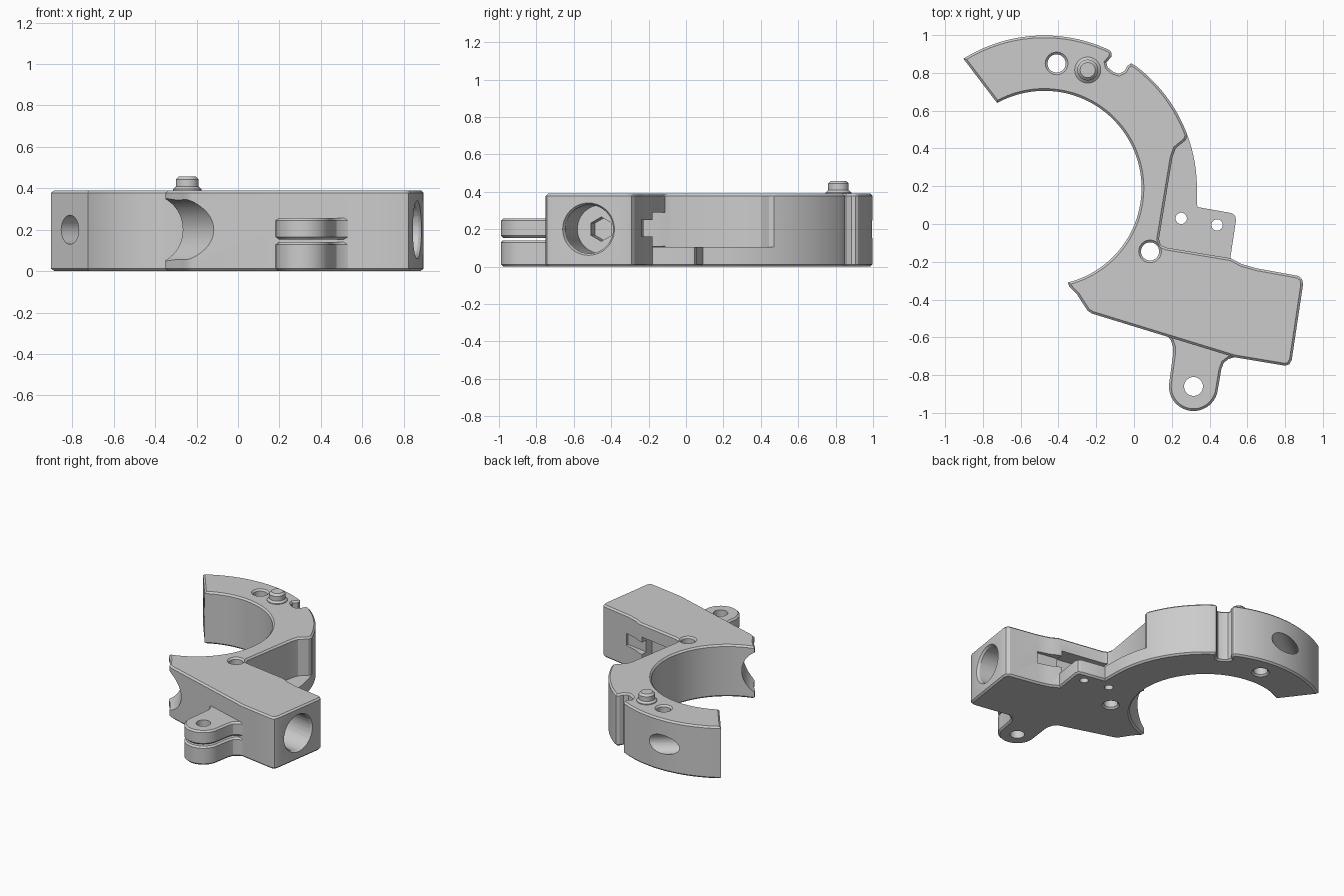
import bpy, bmesh
from math import radians, sin, cos
from mathutils import Vector, Matrix

cube = bpy.data.objects.get("Cube")
if cube:
    bpy.data.objects.remove(cube)

grey = bpy.data.materials.new("plain grey")
grey.use_nodes = True
colour = (0.6, 0.6, 0.6, 1)
grey.diffuse_color = colour
grey.node_tree.nodes["Principled BSDF"].inputs["Base Color"].default_value = colour

TOP = 0.39
C = 0.012  # rim chamfer
RING = (-0.475, 0.19)


def arc(centre, r, a0, a1, n):
    angles = [radians(a0 + (a1 - a0) * i / n) for i in range(n + 1)]
    return [(centre[0] + r * cos(a), centre[1] + r * sin(a)) for a in angles]


def circle(centre, r, n=40):
    return arc(centre, r, 0, 360, n)[:-1]


def offset(outline, d):
    """Move a counter-clockwise outline outwards by d with mitred corners."""
    pts = [Vector(p) for p in outline]
    result = []
    for i, p in enumerate(pts):
        e1 = (p - pts[i - 1]).normalized()
        e2 = (pts[(i + 1) % len(pts)] - p).normalized()
        n1, n2 = Vector((e1.y, -e1.x)), Vector((e2.y, -e2.x))
        result.append(p + (n1 + n2) * d / max(1 + n1.dot(n2), 0.4))
    return result


def make_object(name, bm):
    bmesh.ops.recalc_face_normals(bm, faces=bm.faces)
    mesh = bpy.data.meshes.new(name)
    bm.to_mesh(mesh)
    bm.free()
    mesh.materials.append(grey)
    obj = bpy.data.objects.new(name, mesh)
    bpy.context.collection.objects.link(obj)
    return obj


def prism(name, outline, layers):
    """Stack an outline through (height, outward offset) layers."""
    bm = bmesh.new()
    rings = [[bm.verts.new((p[0], p[1], z)) for p in offset(outline, d)] for z, d in layers]
    for low, high in zip(rings, rings[1:]):
        for i in range(len(low)):
            bm.faces.new((low[i - 1], low[i], high[i], high[i - 1]))
    bm.faces.new(rings[0][::-1])
    bm.faces.new(rings[-1])
    return make_object(name, bm)


def rod(name, start, end, r1, r2=None, sides=40):
    a, b = Vector(start), Vector(end)
    axis = b - a
    turn = axis.to_track_quat('Z', 'Y').to_matrix().to_4x4()
    bm = bmesh.new()
    bmesh.ops.create_cone(bm, cap_ends=True, segments=sides, radius1=r1,
                          radius2=r1 if r2 is None else r2, depth=axis.length,
                          matrix=Matrix.Translation((a + b) / 2) @ turn)
    return make_object(name, bm)


def cut(target, cutter):
    cutter.hide_render = True
    mod = target.modifiers.new("cut", 'BOOLEAN')
    mod.operation, mod.solver, mod.object = 'DIFFERENCE', 'EXACT', cutter
    bpy.context.view_layer.objects.active = target
    bpy.ops.object.modifier_apply(modifier=mod.name)
    bpy.data.objects.remove(cutter)


def drill(target, centre, r, low, high):
    """Vertical through hole with a countersink at each end."""
    layers = [(low - 0.02, C), (low, C), (low + C, 0), (high - C, 0), (high, C), (high + 0.02, C)]
    cut(target, prism("hole", circle(centre, r), layers))


# Clamp body: ring, edge notch, jaw tip, grip block and side shelf in one outline
outline = arc(RING, 0.808, 0, 53.5, 24)
outline += [(-0.015, 0.85), (-0.035, 0.838), (-0.05, 0.81), (-0.08, 0.795), (-0.11, 0.805),
            (-0.14, 0.83), (-0.146, 0.855), (-0.12, 0.885), (-0.118, 0.905)]
outline += arc(RING, 0.808, 64.5, 122, 26)
outline += arc(RING, 0.515, 119, -76, 80)
outline += [(-0.343, -0.33), (-0.30, -0.375), (-0.265, -0.43), (-0.245, -0.46), (-0.22, -0.475),
            (0.53, -0.705), (0.8, -0.75), (0.822, -0.743), (0.835, -0.72), (0.895, -0.32),
            (0.89, -0.292), (0.87, -0.275), (0.65, -0.235), (0.57, -0.212), (0.51, -0.18),
            (0.54, 0.02), (0.535, 0.045), (0.515, 0.058), (0.335, 0.09)]
body = prism("clamp_body", outline, [(0, -C), (C, 0), (TOP - C, 0), (TOP, -C)])

# Recess above the shelf, flared to chamfer its upper rim
recess = [(0.8, 0.5), (0.285, 0.48), (0.275, 0.445), (0.22, 0.40), (0.203, 0.35),
          (0.132, -0.08), (0.142, -0.112), (0.17, -0.125), (0.52, -0.183), (0.8, -0.12)]
cut(body, prism("recess", recess, [(0.105, 0), (TOP - C, 0), (TOP + C, 2 * C), (0.5, 2 * C)]))


# Pocket behind the shelf, with a narrower slot leading out of its side
def pocket(x0, x1, depth, z0, z1):
    line = lambda x: -0.125 - 0.167 * (x - 0.17)
    shape = [(x0, line(x0) - depth), (x1, line(x1) - depth),
             (x1, line(x1) + 0.03), (x0, line(x0) + 0.03)]
    cut(body, prism("pocket", shape, [(z0, 0), (z1, 0)]))


pocket(0.14, 0.49, 0.12, 0.11, 0.29)
pocket(0.45, 0.66, 0.05, 0.16, 0.25)

# Grip bore, its countersink and the hexagonal hole at its end
axis = Vector((0.987, -0.16, 0))
mouth = Vector((0.865, -0.52, 0.2))
cut(body, rod("bore", mouth - axis * 0.42, mouth + axis * 0.05, 0.13, sides=48))
cut(body, rod("bore_rim", mouth - axis * 0.015, mouth + axis * 0.03, 0.13, 0.16, 48))
cut(body, rod("hex_hole", mouth - axis * 0.56, mouth - axis * 0.38, 0.065, sides=6))

# Slanted hole from the ring's end face out through its outer wall
entry = Vector((-0.81, 0.755, 0.2))
run = Vector((0.788, 0.616, 0))
cut(body, rod("cross_hole", entry - run * 0.1, entry + run * 0.65, 0.07))

# Scooped channel across the jaw tip
scoop = Vector((-0.365, -0.44, 0.2))
along = Vector((-0.55, 0.83, 0))
cut(body, rod("scoop", scoop - along * 0.35, scoop + along * 0.4, 0.17, sides=64))

# Screw holes
for centre in ((-0.41, 0.85), (0.085, -0.145)):
    drill(body, centre, 0.048, 0, TOP)
for centre in ((0.25, 0.03), (0.44, -0.005)):
    cut(body, rod("shelf_hole", (*centre, -0.1), (*centre, 0.2), 0.03, sides=24))

# Split lug on the front of the block
pivot = (0.315, -0.86)
lug_outline = [(0.53, -0.68), (0.2, -0.578), (0.165, -0.578), (0.195, -0.615), (0.207, -0.65),
               (0.207, -0.69)]
lug_outline += arc(pivot, 0.13, 173, 353, 30)
lug_outline += [(0.462, -0.77), (0.475, -0.735), (0.5, -0.715), (0.53, -0.705)]
parts = [body]
for name, low, high in (("lower_lug", 0, 0.14), ("upper_lug", 0.153, 0.257)):
    lug = prism(name, lug_outline, [(low, -C), (low + C, 0), (high - C, 0), (high, -C)])
    cut(lug, rod("lug_hole", (*pivot, -0.1), (*pivot, 0.5), 0.05))
    parts.append(lug)

# Locating pin on top of the ring
parts.append(prism("locating_pin", circle((-0.245, 0.815), 0.055),
                   [(TOP - 0.02, 0.014), (TOP + 0.006, 0.014), (TOP + 0.018, 0),
                    (0.443, 0), (0.458, -0.015)]))

bpy.ops.object.select_all(action='DESELECT')
for part in parts:
    part.select_set(True)
bpy.context.view_layer.objects.active = body
bpy.ops.object.shade_smooth_by_angle(angle=radians(30))
